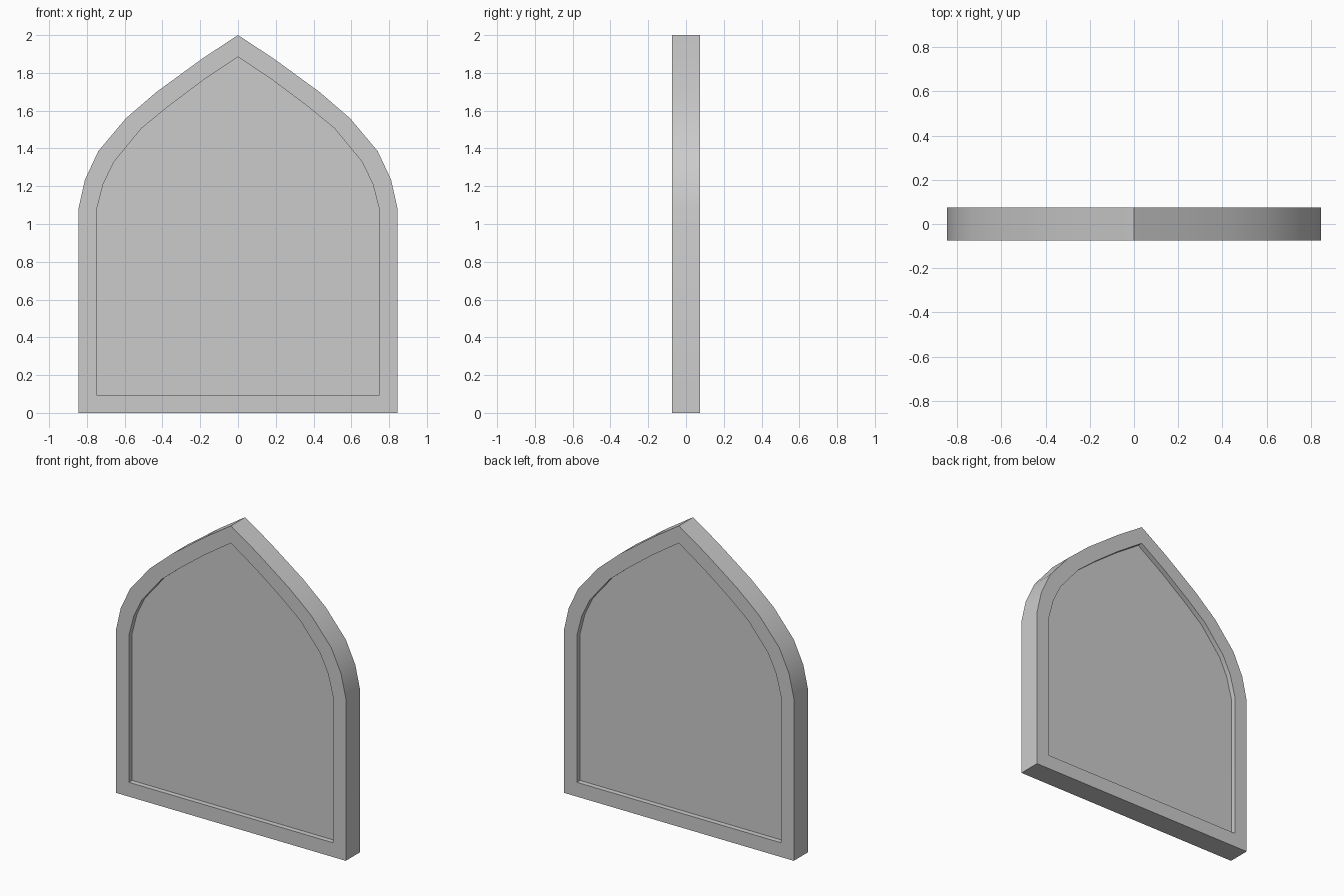
import bpy, bmesh, math

if "Cube" in bpy.data.objects:
    bpy.data.objects.remove(bpy.data.objects["Cube"])

# Right half of the pointed-arch outlines (x, z), bottom corner up to below the apex
OUTER = [(0.845, 0), (0.845, 1.08), (0.81, 1.235), (0.74, 1.385),
         (0.593, 1.56), (0.43, 1.7), (0.19, 1.875)]
INNER = [(0.75, 0.095), (0.75, 1.07), (0.714, 1.21), (0.656, 1.33),
         (0.51, 1.507), (0.37, 1.622), (0.19, 1.757)]
HALF_DEPTH, PANEL_Y = 0.075, 0.041


def outline(half, apex_z):
    """Mirror a half outline into a closed loop with an apex on x = 0."""
    return half + [(0, apex_z)] + [(-x, z) for x, z in reversed(half)]


outer = outline(OUTER, 2.0)
inner = outline(INNER, 1.885)

# Loops run from front panel, over the frame, to the back panel
bm = bmesh.new()
sections = [(inner, -PANEL_Y), (inner, -HALF_DEPTH), (outer, -HALF_DEPTH),
            (outer, HALF_DEPTH), (inner, HALF_DEPTH), (inner, PANEL_Y)]
loops = [[bm.verts.new((x, y, z)) for x, z in pts] for pts, y in sections]
for a, b in zip(loops, loops[1:]):
    for i in range(len(a)):
        j = (i + 1) % len(a)
        bm.faces.new((a[i], a[j], b[j], b[i]))

# Recessed panel faces, front and back
bm.faces.new(loops[0])
bm.faces.new(loops[-1])
bmesh.ops.recalc_face_normals(bm, faces=bm.faces)

mesh = bpy.data.meshes.new("arched_window_panel")
bm.to_mesh(mesh)
bm.free()
obj = bpy.data.objects.new("arched_window_panel", mesh)
bpy.context.collection.objects.link(obj)

# Smooth the arch curve, keep corners and apex sharp
bpy.context.view_layer.objects.active = obj
obj.select_set(True)
bpy.ops.object.shade_smooth_by_angle(angle=math.radians(30))
